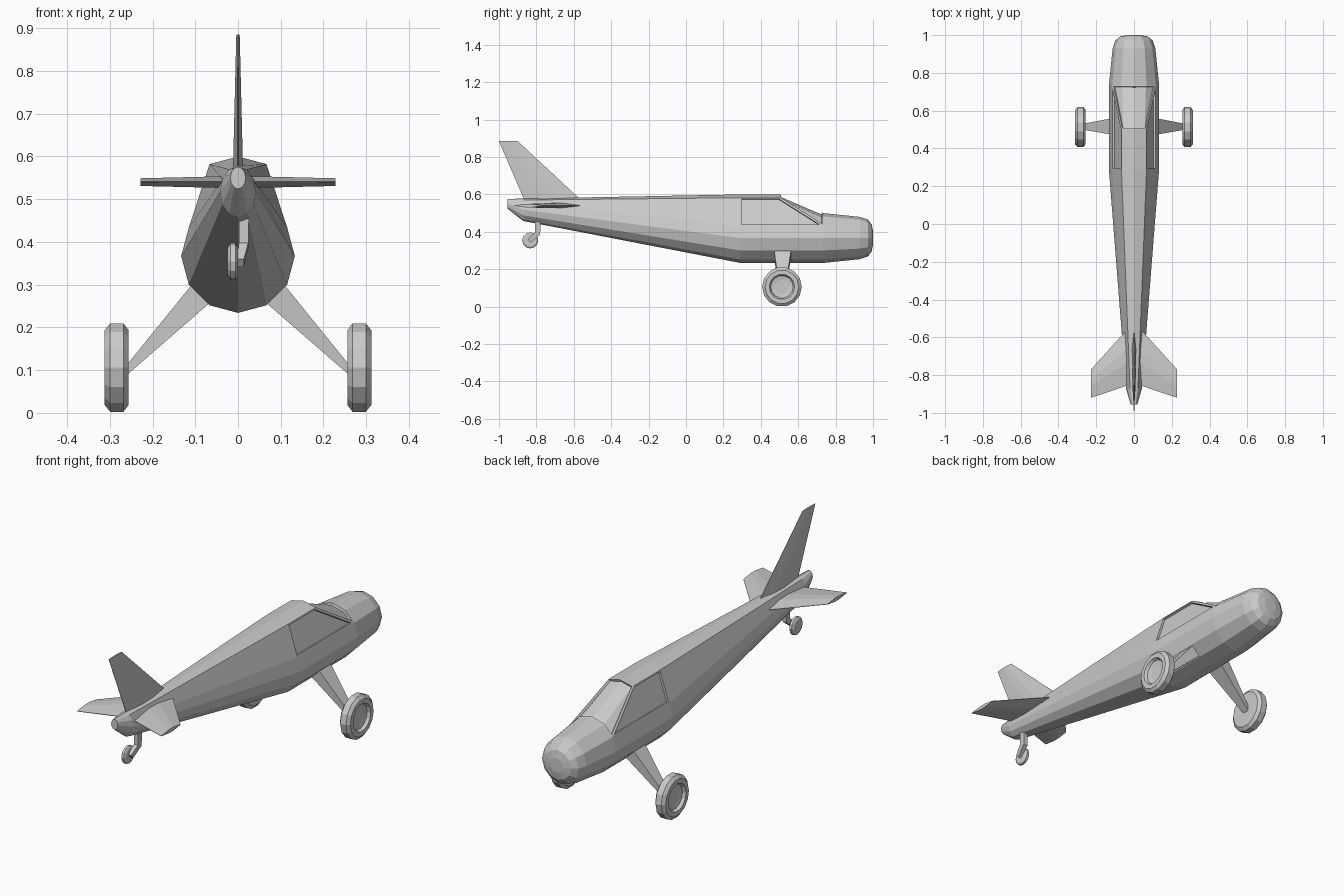
import bpy, bmesh
from math import sin, cos, pi

if "Cube" in bpy.data.objects:
    bpy.data.objects.remove(bpy.data.objects["Cube"])


def finish(name, bm, mirror=False):
    bmesh.ops.recalc_face_normals(bm, faces=bm.faces)
    me = bpy.data.meshes.new(name)
    bm.to_mesh(me)
    bm.free()
    ob = bpy.data.objects.new(name, me)
    bpy.context.collection.objects.link(ob)
    if mirror:
        ob.modifiers.new("Mirror", 'MIRROR')
    return ob


def loft(rings):
    """Skin a list of equal-sized point loops and cap both ends."""
    bm = bmesh.new()
    vs = [[bm.verts.new(p) for p in r] for r in rings]
    n = len(rings[0])
    for a, b in zip(vs, vs[1:]):
        for j in range(n):
            k = (j + 1) % n
            bm.faces.new((a[j], a[k], b[k], b[j]))
    bm.faces.new(vs[0])
    bm.faces.new(vs[-1])
    bmesh.ops.recalc_face_normals(bm, faces=bm.faces)
    return bm, vs


def oval(y, zc, rx, rz):
    return [(rx * sin(j * pi / 6), y, zc + rz * cos(j * pi / 6)) for j in range(12)]


def cabin(y):
    """Nose circle with its three top points raised to the roof."""
    r = oval(y, 0.367, 0.133, 0.133)
    for j in (11, 0, 1):
        x, _, z = r[j]
        r[j] = (x, y, z + 0.1)
    return r


# Fuselage
rings = [oval(-0.955, 0.55, 0.018, 0.026), oval(-0.87, 0.518, 0.042, 0.06),
         cabin(0.29), cabin(0.5)]
rings += [oval(y, 0.367, r, r) for y, r in
          ((0.735, 0.133), (0.93, 0.113), (0.972, 0.099), (0.993, 0.072), (1.0, 0.035))]
bm, v = loft(rings)
for j, k in ((1, 2), (11, 10)):
    bmesh.ops.connect_verts(bm, verts=[v[3][j], v[4][k]])


def face(*vs):
    return next(f for f in bm.faces if set(f.verts) == set(vs))


# Recessed side windows and windscreen
A, B, C = v[2], v[3], v[4]
panes = [[face(A[j], A[k], B[j], B[k]), face(B[j], B[k], C[k])] for j, k in ((1, 2), (11, 10))]
panes.append([face(B[0], B[j], C[0], C[j]) for j in (1, 11)] +
             [face(B[j], C[j], C[k]) for j, k in ((1, 2), (11, 10))])
for p in panes:
    bmesh.ops.inset_region(bm, faces=p, thickness=0.007, depth=0, use_even_offset=True)
    bmesh.ops.inset_region(bm, faces=p, thickness=0.0005, depth=-0.01, use_even_offset=True)
finish("fuselage", bm)


# Tail surfaces: slim hexagonal aerofoil sections (span, leading y, trailing y, half thickness)
def tail_surface(name, stations, upright):
    secs = []
    for s, le, te, t in stations:
        pts = [(0, 0.1), (0.35, 1), (0.6, 1), (1, 0.1), (1, -0.1), (0.6, -1), (0.35, -1), (0, -0.1)]
        sec = []
        for f, h in pts:
            y = le + (te - le) * f
            sec.append((h * t, y, s) if upright else (s, y, 0.54 + h * t))
        secs.append(sec)
    finish(name, loft(secs)[0], mirror=not upright)


tail_surface("tail_fin", [(0.56, -0.55, -0.86, 0.012), (0.885, -0.9, -1.0, 0.004)], True)
tail_surface("tailplane", [(0.02, -0.54, -0.85, 0.014), (0.228, -0.77, -0.92, 0.009)], False)


# Wheels: closed revolved profile of (x, radius)
def wheel(name, prof, y, z, n, mirror=False):
    secs = [[(x, y + r * cos(2 * pi * i / n), z + r * sin(2 * pi * i / n))
             for i in range(n)] for x, r in prof]
    finish(name, loft(secs)[0], mirror)


wheel("main_wheel", [(0.256, 0.09), (0.268, 0.106), (0.284, 0.106), (0.299, 0.106), (0.312, 0.09),
                     (0.312, 0.068), (0.298, 0.06), (0.294, 0.038)], 0.513, 0.106, 14, True)
wheel("tail_wheel", [(-0.024, 0.025), (-0.024, 0.034), (-0.018, 0.043), (-0.006, 0.043),
                     (0.0, 0.034), (0.0, 0.02)], -0.833, 0.354, 12)

# Main landing legs
legs = [[(xu, y0, zu), (xu, y1, zu), (xl, y1, zl), (xl, y0, zl)]
        for xu, zu, xl, zl, y0, y1 in ((0.1, 0.31, 0.055, 0.267, 0.47, 0.563),
                                       (0.262, 0.11, 0.262, 0.087, 0.498, 0.532))]
finish("main_leg", loft(legs)[0], mirror=True)

# Bent tail wheel strut beside the wheel
strut = [[(x0, ya, za), (x1, ya, za), (x1, yb, zb), (x0, yb, zb)]
         for x0, x1, ya, za, yb, zb in ((0.002, 0.026, -0.776, 0.48, -0.808, 0.48),
                                        (0.002, 0.024, -0.78, 0.385, -0.808, 0.398),
                                        (-0.002, 0.014, -0.832, 0.341, -0.846, 0.36))]
finish("tail_wheel_strut", loft(strut)[0])
